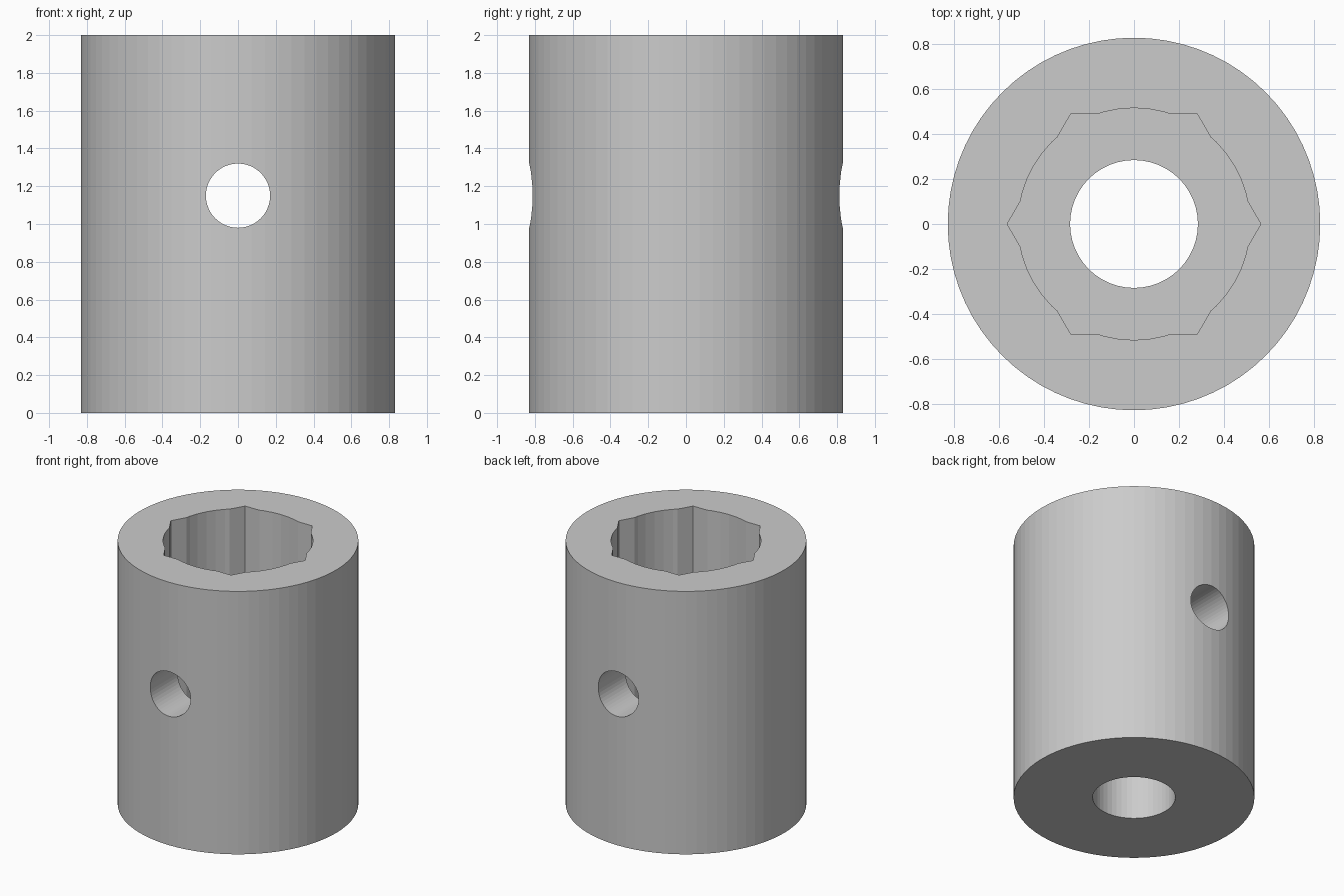
import bpy
import math

# Remove the default cube
cube = bpy.data.objects.get("Cube")
if cube:
    bpy.data.objects.remove(cube, do_unlink=True)

HEIGHT = 2.0
FLOOR = 0.34      # bottom of the socket
HOLE_Z = 1.15     # height of the cross hole

grey = bpy.data.materials.new("plain grey")
grey.use_nodes = True
colour = (0.6, 0.6, 0.6, 1)
grey.diffuse_color = colour
grey.node_tree.nodes["Principled BSDF"].inputs["Base Color"].default_value = colour


def cylinder(name, radius, z0, z1, sides, turn=0.0):
    """Upright prism between two heights."""
    bpy.ops.mesh.primitive_cylinder_add(
        vertices=sides, radius=radius, depth=z1 - z0,
        location=(0, 0, (z0 + z1) / 2), rotation=(0, 0, turn))
    obj = bpy.context.object
    obj.name = name
    obj.data.materials.append(grey)
    return obj


def cut(body, cutter):
    """Subtract the cutter from the body and discard it."""
    mod = body.modifiers.new("cut", "BOOLEAN")
    mod.operation = "DIFFERENCE"
    mod.solver = "EXACT"
    mod.object = cutter
    bpy.context.view_layer.objects.active = body
    bpy.ops.object.modifier_apply(modifier=mod.name)
    bpy.data.objects.remove(cutter, do_unlink=True)


# Sleeve body
sleeve = cylinder("socket_sleeve", 0.83, 0, HEIGHT, 72)

# Round socket with six shallow hexagon corners, open at the top
cut(sleeve, cylinder("round_socket_cutter", 0.517, FLOOR, HEIGHT + 0.2, 48))
cut(sleeve, cylinder("hex_socket_cutter", 0.565, FLOOR, HEIGHT + 0.3, 6, math.pi / 6))

# Narrow bore through the floor
cut(sleeve, cylinder("bore_cutter", 0.285, -0.2, FLOOR + 0.3, 48))

# Cross hole from front to back
cross = cylinder("cross_hole_cutter", 0.17, -1, 1, 48)
cross.rotation_euler = (math.pi / 2, 0, 0)
cross.location = (0, 0, HOLE_Z)
bpy.context.view_layer.update()
cut(sleeve, cross)

# Soften the round walls, keep the rims and hexagon corners sharp
bpy.ops.object.select_all(action="DESELECT")
sleeve.select_set(True)
bpy.context.view_layer.objects.active = sleeve
bpy.ops.object.shade_smooth_by_angle(angle=math.radians(4))
